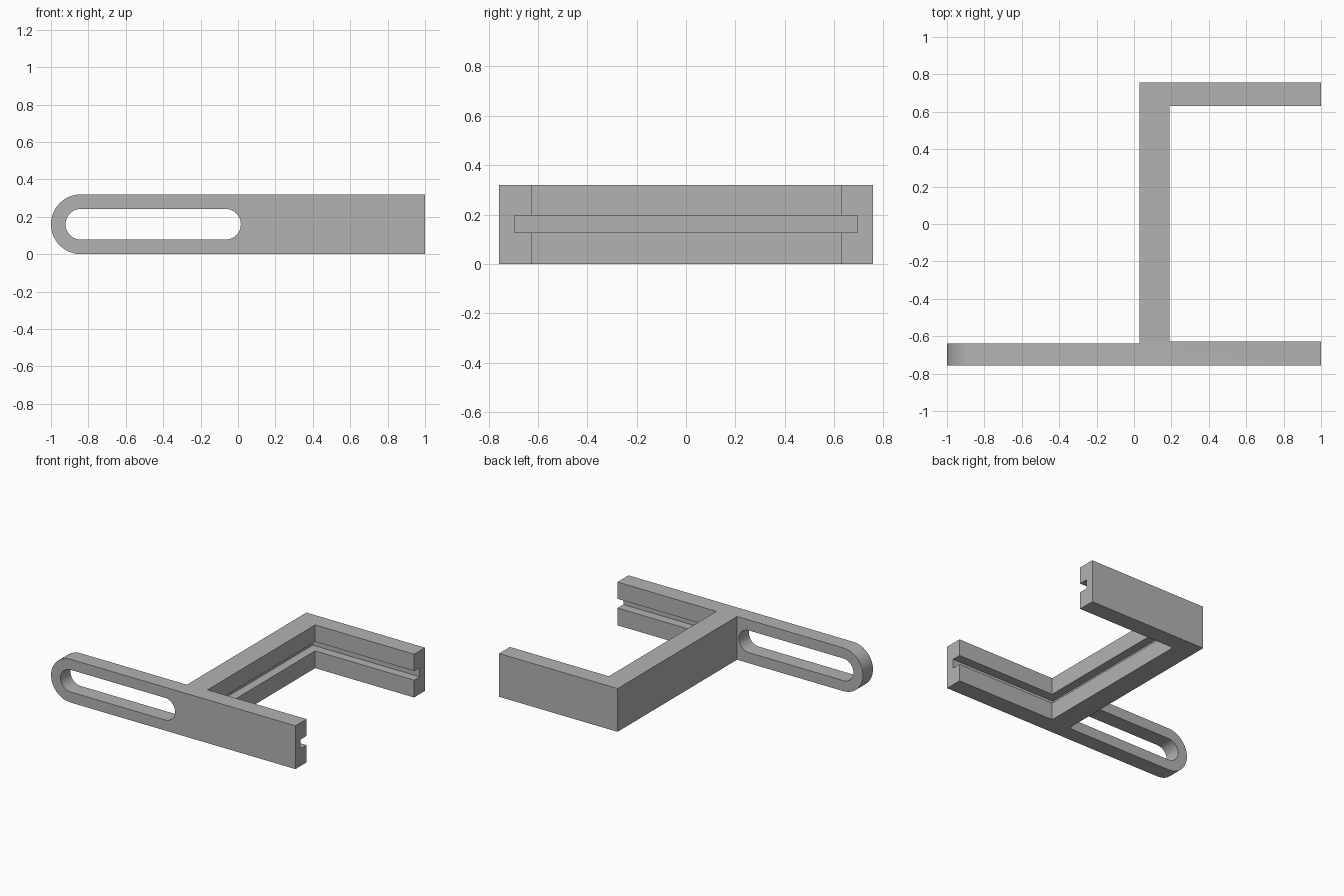
import bpy
import bmesh
from math import pi, sin, cos, radians
from mathutils import Vector

default = bpy.data.objects.get("Cube")
if default:
    bpy.data.objects.remove(default, do_unlink=True)

HEIGHT = 0.32
MID = HEIGHT / 2

grey = bpy.data.materials.new("plain grey")
grey.use_nodes = True
colour = (0.45, 0.45, 0.45, 1)
grey.diffuse_color = colour
grey.node_tree.nodes["Principled BSDF"].inputs["Base Color"].default_value = colour


def prism(name, points, sweep):
    """Extrude a closed outline along a vector."""
    bm = bmesh.new()
    face = bm.faces.new([bm.verts.new(p) for p in points])
    moved = bmesh.ops.extrude_face_region(bm, geom=[face])["geom"]
    bmesh.ops.translate(bm, vec=Vector(sweep),
                        verts=[v for v in moved if isinstance(v, bmesh.types.BMVert)])
    bmesh.ops.recalc_face_normals(bm, faces=bm.faces)
    mesh = bpy.data.meshes.new(name)
    bm.to_mesh(mesh)
    bm.free()
    mesh.materials.append(grey)
    obj = bpy.data.objects.new(name, mesh)
    bpy.context.collection.objects.link(obj)
    return obj


def arc(cx, radius, start, steps=24):
    """Half circle in the xz plane, centred at mid height."""
    angles = [start + pi * i / steps for i in range(steps + 1)]
    return [(cx + radius * cos(a), -1, MID + radius * sin(a)) for a in angles]


def combine(target, cutter, operation):
    mod = target.modifiers.new(cutter.name, 'BOOLEAN')
    mod.object = cutter
    mod.operation = operation
    mod.solver = 'EXACT'
    bpy.context.view_layer.objects.active = target
    bpy.ops.object.modifier_apply(modifier=mod.name)
    bpy.data.objects.remove(cutter, do_unlink=True)


# Plan outline: long front arm, cross web and short back arm
plan = [(-1.1, -.757), (1, -.757), (1, -.627), (.19, -.627), (.19, .63), (1, .63),
        (1, .757), (.03, .757), (.03, -.64), (-1.1, -.64)]
bracket = prism("slotted_bracket", [(x, y, 0) for x, y in plan], (0, 0, HEIGHT))

# Rounded free end of the front arm
end = arc(-1 + MID, MID, pi / 2) + [(1.2, -1, 0), (1.2, -1, HEIGHT)]
combine(bracket, prism("rounded_envelope", end, (0, 2, 0)), 'INTERSECT')

# Long through slot in the front arm
slot = arc(-.84, .082, pi / 2) + arc(-.067, .082, -pi / 2)
combine(bracket, prism("slot_cutter", slot, (0, .6, 0)), 'DIFFERENCE')

# Continuous groove around the inside of the channel
groove = [(.125, -.695, .128), (1.2, -.695, .128), (1.2, .695, .128), (.125, .695, .128)]
combine(bracket, prism("groove_cutter", groove, (0, 0, .068)), 'DIFFERENCE')

bpy.ops.object.select_all(action='DESELECT')
bracket.select_set(True)
bpy.context.view_layer.objects.active = bracket
bpy.ops.object.shade_smooth_by_angle(angle=radians(30))
